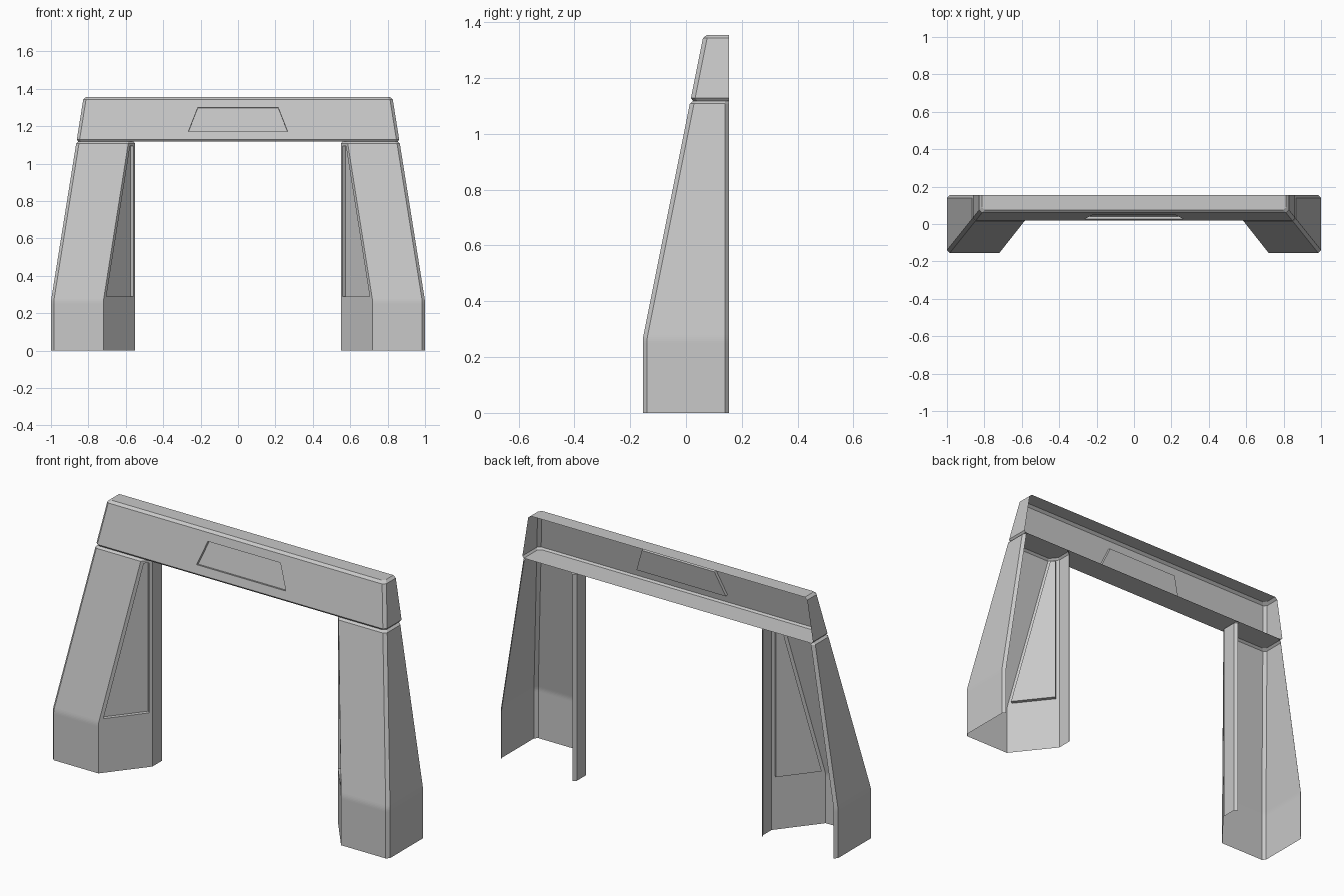
import bpy
import bmesh
from mathutils import Vector

cube = bpy.data.objects.get("Cube")
if cube:
    bpy.data.objects.remove(cube, do_unlink=True)

grey = bpy.data.materials.new("plain_grey")
grey.use_nodes = True
grey.diffuse_color = (0.58, 0.58, 0.58, 1)
for node in grey.node_tree.nodes:
    if node.type == 'BSDF_PRINCIPLED':
        node.inputs["Base Color"].default_value = grey.diffuse_color

BACK, FRONT = 0.155, -0.155
BEND_LOW, BEND_HIGH = 0.25, 0.28
SEAM = 1.118
DIAGONAL = 0.79      # x per y of the slanted inner wall
CHAMFER = 0.015


def rise(z):
    """Height above the rounded bend where the walls start to lean in."""
    if z <= BEND_LOW:
        return 0.0
    if z < BEND_HIGH:
        return (z - BEND_LOW) ** 2 / (2 * (BEND_HIGH - BEND_LOW))
    return z - (BEND_LOW + BEND_HIGH) / 2


def front_y(z):
    return FRONT + 0.2 * rise(z)


def outer_x(z):
    return 1 - 0.16 * rise(z)


def diagonal_x(y):
    return 0.72 - (y - FRONT) * DIAGONAL


def diagonal_y(x):
    return FRONT + (0.72 - x) / DIAGONAL


def pillar_ring(z, inset=0.0):
    xo, yf, xi = outer_x(z) - inset, front_y(z) + inset, 0.55 + inset
    shift = inset * 1.27
    c = CHAMFER
    return [Vector((x, y, z)) for x, y in (
        (xi + c, BACK), (xi, BACK - c), (xi, diagonal_y(xi - shift)),
        (diagonal_x(yf) + shift, yf), (xo - c, yf),
        (xo, yf + c), (xo, BACK - c), (xo - c, BACK))]


def beam_ring(z, inset=0.0):
    xo, yf = outer_x(z) - inset, front_y(z) + inset
    half = [(xo - CHAMFER, yf), (xo, yf + CHAMFER), (xo, BACK)]
    plan = [(-x, y) for x, y in reversed(half)] + half
    return [Vector((x, y, z)) for x, y in plan]


def loft(bm, rings):
    """Skin open rings; returns the face rows and the vertex rows."""
    rows = [[bm.verts.new(p) for p in ring] for ring in rings]
    faces = []
    for low, high in zip(rows, rows[1:]):
        faces.append([bm.faces.new((low[i], low[i + 1], high[i + 1], high[i]))
                      for i in range(len(low) - 1)])
    return faces, rows


def recess(bm, face, corners, depth):
    """Replace a face by a surround, step walls and a sunken panel."""
    face.normal_update()
    sink = face.normal * -depth
    outer = list(face.verts)
    rim = [bm.verts.new(p) for p in corners]
    floor = [bm.verts.new(Vector(p) + sink) for p in corners]
    bm.faces.remove(face)
    for a, b in ((outer, rim), (rim, floor)):
        for i in range(4):
            j = (i + 1) % 4
            bm.faces.new((a[i], a[j], b[j], b[i]))
    bm.faces.new(floor)


def finish(bm, name):
    mesh = bpy.data.meshes.new(name)
    bm.to_mesh(mesh)
    bm.free()
    mesh.materials.append(grey)
    obj = bpy.data.objects.new(name, mesh)
    bpy.context.collection.objects.link(obj)
    return obj


# Pillars: open-backed shells with a sunken panel on the inner wall
bm = bmesh.new()
bend = [BEND_LOW + (BEND_HIGH - BEND_LOW) * i / 4 for i in range(5)]
levels = [0.0] + bend + [SEAM - 0.01]
faces, rows = loft(bm, [pillar_ring(z) for z in levels]
                   + [pillar_ring(SEAM, 0.01)])
panel = [(0.56, 0.29), (0.704, 0.29), (0.577, 1.095), (0.56, 1.095)]
recess(bm, faces[-2][2], [(x, diagonal_y(x), z) for x, z in panel], 0.02)
pillars = finish(bm, "pillars")
mirror = pillars.modifiers.new("mirror", 'MIRROR')
mirror.use_axis[0] = True

# Cross beam: open-backed trough with chamfered edges and a front panel
bm = bmesh.new()
faces, rows = loft(bm, [beam_ring(SEAM, 0.01), beam_ring(SEAM + 0.01),
                        beam_ring(1.343), beam_ring(1.355, 0.012)])
bm.faces.new(list(reversed(rows[0])))
bm.faces.new(rows[-1])
panel = [(-0.265, 1.172), (0.265, 1.172), (0.215, 1.3), (-0.215, 1.3)]
recess(bm, faces[1][2], [(x, front_y(z), z) for x, z in panel], 0.015)
finish(bm, "cross_beam")
